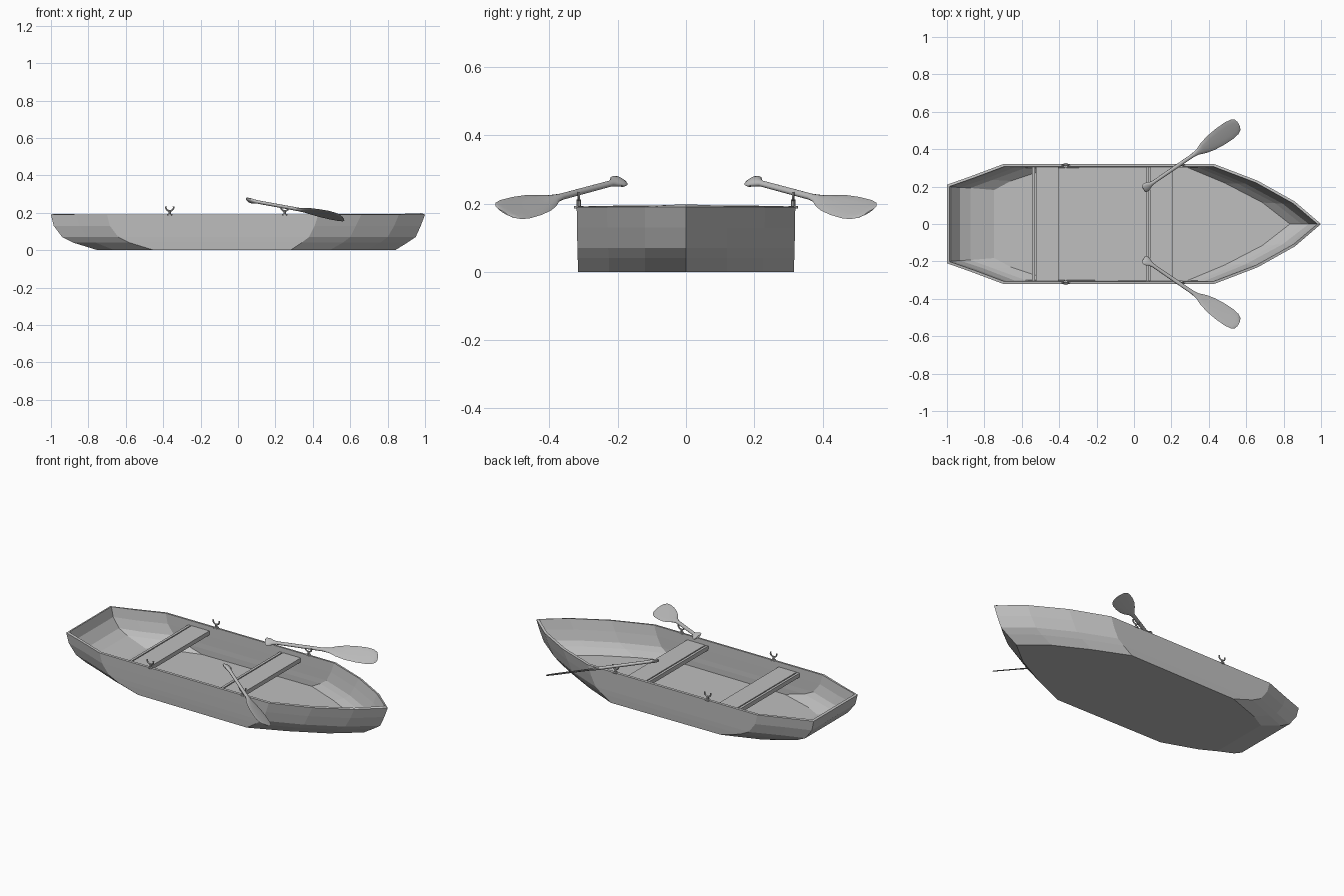
import bpy, bmesh, math
from mathutils import Vector

if "Cube" in bpy.data.objects:
    bpy.data.objects.remove(bpy.data.objects["Cube"])

grey = bpy.data.materials.new("weathered grey")
grey.diffuse_color = (0.52, 0.52, 0.52, 1)
grey.use_nodes = True
grey.node_tree.nodes["Principled BSDF"].inputs["Base Color"].default_value = grey.diffuse_color


def finish(name, bm, smooth=None):
    bmesh.ops.recalc_face_normals(bm, faces=bm.faces)
    me = bpy.data.meshes.new(name)
    bm.to_mesh(me)
    bm.free()
    me.materials.append(grey)
    ob = bpy.data.objects.new(name, me)
    bpy.context.collection.objects.link(ob)
    if smooth:
        bpy.context.view_layer.objects.active = ob
        ob.select_set(True)
        bpy.ops.object.shade_smooth_by_angle(angle=math.radians(smooth))
        ob.select_set(False)
    return ob


def loft(bm, rings, cap_start=True, cap_end=True):
    vs = [[bm.verts.new(p) for p in r] for r in rings]
    n = len(rings[0])
    for a, b in zip(vs, vs[1:]):
        for i in range(n):
            j = (i + 1) % n
            bm.faces.new((a[i], a[j], b[j], b[i]))
    if cap_start:
        bm.faces.new(vs[0][::-1])
    if cap_end:
        bm.faces.new(vs[-1])


def box(bm, lo, hi):
    x0, y0, z0 = lo
    x1, y1, z1 = hi
    loft(bm, [[(x0, y0, z), (x1, y0, z), (x1, y1, z), (x0, y1, z)] for z in (z0, z1)])


def tube(bm, path, r, normal, sides=8):
    # sweep a circle along a planar path
    pts = [Vector(p) for p in path]
    rings = []
    for i, p in enumerate(pts):
        t = (pts[min(i + 1, len(pts) - 1)] - pts[max(i - 1, 0)]).normalized()
        s = t.cross(normal)
        rings.append([p + r * (s * math.cos(k * math.tau / sides) + normal * math.sin(k * math.tau / sides))
                      for k in range(sides)])
    loft(bm, rings)


# Hull: half outlines from stern corner to bow tip, one per height
levels = [
    (0.000, [(-.75, .185), (-.66, .235), (-.45, .310), (.28, .316), (.49, .225), (.69, .12), (.84, 0)]),
    (0.040, [(-.88, .198), (-.76, .245), (-.58, .314), (.34, .317), (.56, .226), (.76, .12), (.905, 0)]),
    (0.070, [(-.94, .203), (-.81, .249), (-.64, .316), (.38, .318), (.60, .228), (.80, .12), (.95, 0)]),
    (0.130, [(-.985, .207), (-.85, .254), (-.685, .318), (.41, .319), (.63, .230), (.835, .12), (.977, 0)]),
    (0.190, [(-1, .210), (-.865, .258), (-.70, .320), (.43, .320), (.66, .232), (.86, .12), (1, 0)]),
]
bm = bmesh.new()
rings = []
for z, half in levels:
    rings.append([(x, -y, z) for x, y in half] + [(x, y, z) for x, y in half[-2::-1]])
loft(bm, rings, True, False)
hull = finish("hull", bm)
wall = hull.modifiers.new("wall", "SOLIDIFY")
wall.thickness = 0.014
wall.offset = -1
wall.use_even_offset = True

# Bench seats, each a wide plank with a narrow slat behind it
for name, x in (("stern_seat", -.545), ("middle_seat", .065)):
    bm = bmesh.new()
    box(bm, (x + .021, -.309, .138), (x + .14, .309, .163))
    box(bm, (x, -.309, .138), (x + .015, .309, .163))
    finish(name, bm)

# Oarlocks: a post carrying an open fork
Y = Vector((0, 1, 0))
for tag, s in (("right", -1), ("left", 1)):
    for place, x in (("rear", -.365), ("front", .25)):
        bm = bmesh.new()
        y = s * .314
        tube(bm, [(x, y, .18), (x, y, .212)], .006, Y)
        fork = [(x + .021 * math.cos(a), y, .229 + .019 * math.sin(a))
                for a in [math.radians(165 + k * 21) for k in range(11)]]
        tube(bm, fork, .0045, Y, 6)
        tube(bm, [(x, y, .186), (x, y, .193)], .014, Y, 10)
        finish(f"{place}_oarlock_{tag}", bm, 40)

# Oars: elliptical sections (distance, half width, half thickness)
sections = [(-.012, .018, .005), (-.005, .026, .008), (.012, .027, .010), (.03, .017, .010),
            (.05, .010, .009), (.31, .011, .009), (.345, .018, .008), (.38, .034, .005),
            (.43, .048, .004), (.49, .055, .003), (.55, .056, .003), (.585, .050, .003),
            (.605, .036, .003), (.612, .016, .002)]
for tag, s in (("right", -1), ("left", 1)):
    start = Vector((.06, .193, .266))
    u = Vector((.49, .335, -.09)).normalized()
    w = Vector((-.5, .68, .48))
    w = (w - u * w.dot(u)).normalized()
    n = u.cross(w)
    rings = []
    for d, a, t in sections:
        ring = [start + u * d + w * a * math.cos(k * math.tau / 12) + n * t * math.sin(k * math.tau / 12)
                for k in range(12)]
        rings.append([(p.x, s * p.y, p.z) for p in ring])
    bm = bmesh.new()
    loft(bm, rings)
    finish(f"oar_{tag}", bm, 40)
